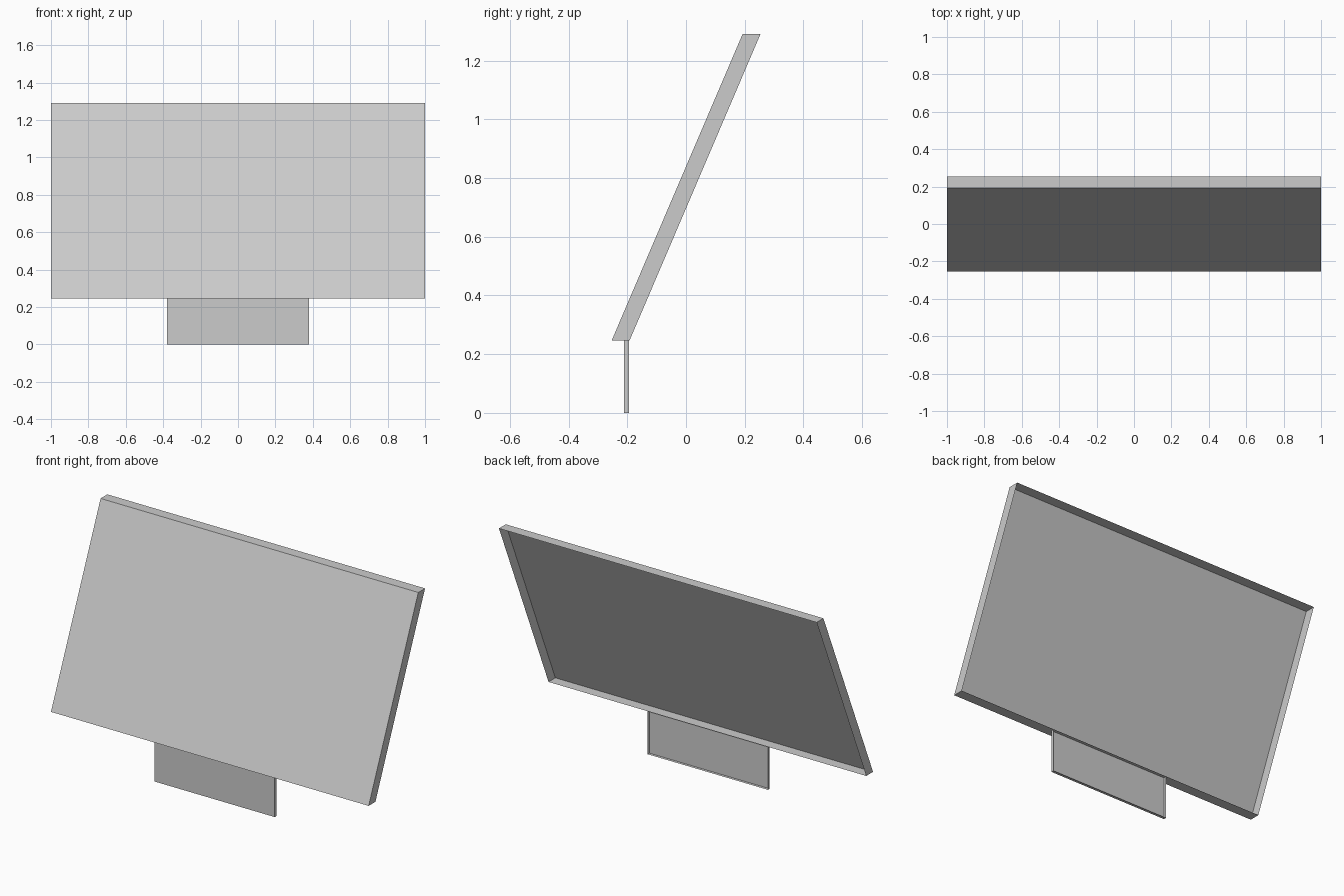
import bpy
import bmesh
from mathutils import Matrix

default = bpy.data.objects.get("Cube")
if default:
    bpy.data.objects.remove(default, do_unlink=True)

grey = bpy.data.materials.new("light_grey")
grey.use_nodes = True
colour = (0.6, 0.6, 0.6, 1)
grey.diffuse_color = colour
grey.node_tree.nodes["Principled BSDF"].inputs["Base Color"].default_value = colour


def open_tray(name, size, centre, lean=0.0):
    """Thin-walled box, open at the back, leaning back by shearing y along z."""
    bm = bmesh.new()
    bmesh.ops.create_cube(bm, size=1)
    bm.normal_update()
    back = [f for f in bm.faces if f.normal.y > 0.9]
    bmesh.ops.delete(bm, geom=back, context="FACES")
    shear = Matrix.Identity(4)
    shear[1][2] = lean
    bm.transform(Matrix.Translation(centre) @ shear @ Matrix.Diagonal((*size, 1)))
    mesh = bpy.data.meshes.new(name)
    bm.to_mesh(mesh)
    bm.free()
    mesh.materials.append(grey)
    obj = bpy.data.objects.new(name, mesh)
    bpy.context.collection.objects.link(obj)
    return obj


# Leaning board with level top and bottom edges
BOTTOM, TOP = 0.246, 1.29
height = TOP - BOTTOM
open_tray("board", (2.0, 0.061, height), (0, 0, (TOP + BOTTOM) / 2), 0.446 / height)

# Upright foot under the board
open_tray("foot", (0.758, 0.016, BOTTOM), (0, -0.203, BOTTOM / 2))
